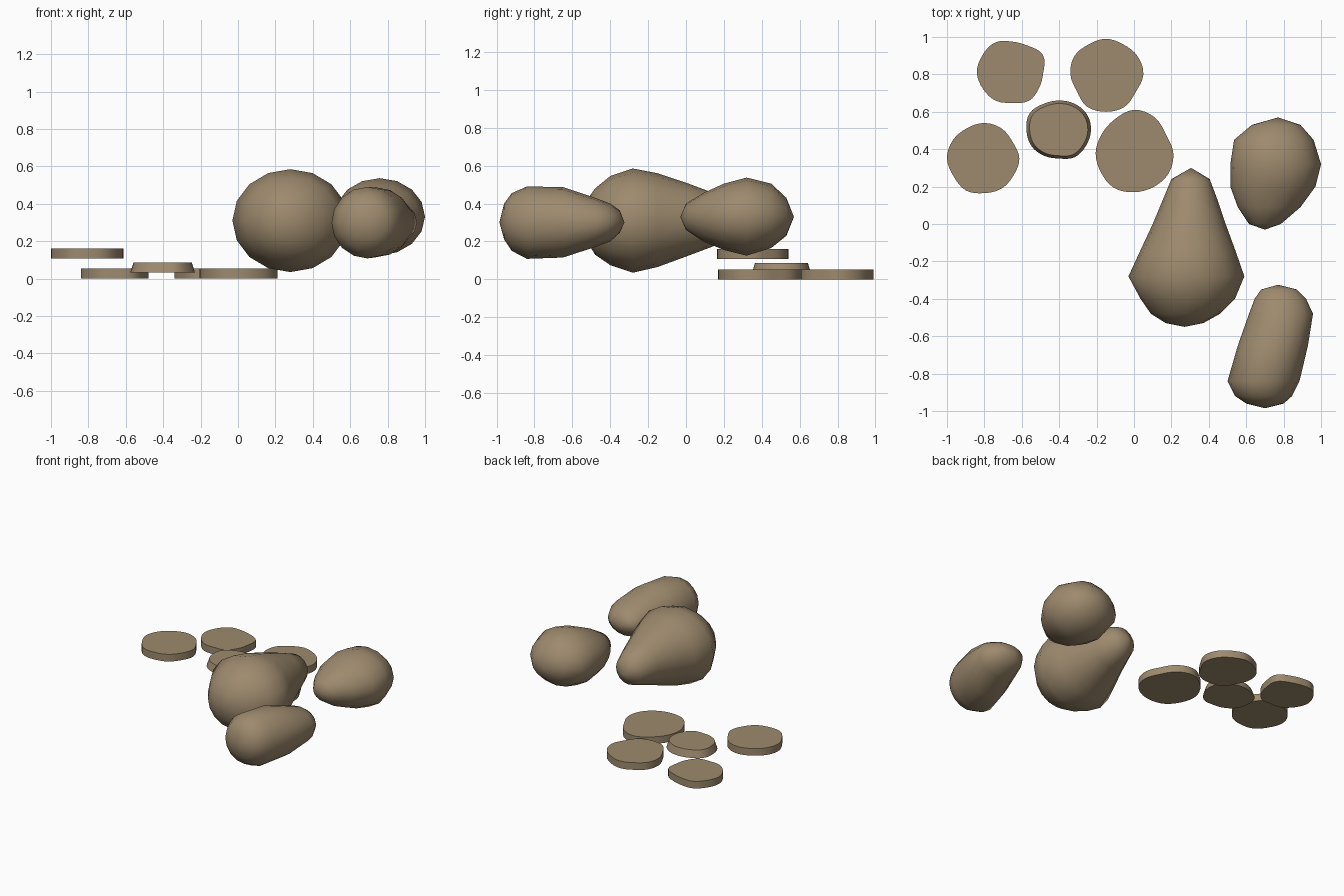
import bpy, bmesh, math

if "Cube" in bpy.data.objects:
    bpy.data.objects.remove(bpy.data.objects["Cube"])

skin = bpy.data.materials.new("potato brown")
skin.diffuse_color = (0.34, 0.255, 0.155, 1)
skin.use_nodes = True
skin.node_tree.nodes["Principled BSDF"].inputs["Base Color"].default_value = skin.diffuse_color


def finish(name, bm, angle):
    bmesh.ops.recalc_face_normals(bm, faces=bm.faces)
    me = bpy.data.meshes.new(name)
    bm.to_mesh(me)
    bm.free()
    ob = bpy.data.objects.new(name, me)
    bpy.context.collection.objects.link(ob)
    me.materials.append(skin)
    bpy.ops.object.select_all(action='DESELECT')
    bpy.context.view_layer.objects.active = ob
    ob.select_set(True)
    bpy.ops.object.shade_smooth_by_angle(angle=math.radians(angle))


def bridge(bm, a, b):
    n = len(a)
    for i in range(n):
        j = (i + 1) % n
        bm.faces.new((a[i], a[j], b[j], b[i]))


def potato(name, tip0, rings, tip1, seg=16):
    """Loft along y; each ring is (y, x min, x max, z min, z max)."""
    bm = bmesh.new()
    loops = []
    for y, x0, x1, z0, z1 in rings:
        loop = []
        for i in range(seg):
            a = 2 * math.pi * i / seg
            loop.append(bm.verts.new(((x0 + x1) / 2 + (x1 - x0) / 2 * math.cos(a), y,
                                      (z0 + z1) / 2 + (z1 - z0) / 2 * math.sin(a))))
        loops.append(loop)
    for a, b in zip(loops, loops[1:]):
        bridge(bm, a, b)
    for tip, loop in ((tip0, loops[0]), (tip1, loops[-1])):
        v = bm.verts.new(tip)
        for i in range(seg):
            bm.faces.new((v, loop[i], loop[(i + 1) % seg]))
    finish(name, bm, 80)


def cut_slice(name, x, y, z, radii, top=1.0, h=0.053, sub=4):
    """Flat slice; radii every 30 degrees, smoothed into a closed outline."""
    n = len(radii)
    bm = bmesh.new()
    low, high = [], []
    for i in range(n * sub):
        k, t = i // sub, (i % sub) / sub
        p0, p1, p2, p3 = (radii[(k + d) % n] for d in (-1, 0, 1, 2))
        r = 0.5 * (2 * p1 + (p2 - p0) * t + (2 * p0 - 5 * p1 + 4 * p2 - p3) * t * t
                   + (3 * p1 - p0 - 3 * p2 + p3) * t ** 3)
        c, s = (f(2 * math.pi * i / (n * sub)) for f in (math.cos, math.sin))
        low.append(bm.verts.new((x + r * c, y + r * s, z)))
        high.append(bm.verts.new((x + r * top * c, y + r * top * s, z + h)))
    bridge(bm, low, high)
    bm.faces.new(low)
    bm.faces.new(high)
    finish(name, bm, 30)


# Whole potatoes
potato("large_potato", (0.27, -0.55, 0.31), [
    (-0.53, 0.17, 0.37, 0.21, 0.41),
    (-0.48, 0.09, 0.46, 0.13, 0.48),
    (-0.40, 0.035, 0.54, 0.075, 0.545),
    (-0.28, -0.03, 0.59, 0.035, 0.585),
    (-0.15, 0.03, 0.545, 0.065, 0.56),
    (0.00, 0.10, 0.49, 0.12, 0.51),
    (0.12, 0.15, 0.45, 0.165, 0.465),
    (0.24, 0.20, 0.405, 0.21, 0.415)], (0.305, 0.30, 0.31))
potato("round_potato", (0.70, -0.03, 0.33), [
    (0.00, 0.615, 0.785, 0.26, 0.40),
    (0.09, 0.555, 0.89, 0.20, 0.455),
    (0.20, 0.515, 0.97, 0.155, 0.505),
    (0.32, 0.515, 1.00, 0.125, 0.537),
    (0.45, 0.535, 0.96, 0.165, 0.505),
    (0.53, 0.63, 0.89, 0.23, 0.43)], (0.77, 0.57, 0.33))
potato("long_potato", (0.70, -0.985, 0.30), [
    (-0.96, 0.60, 0.80, 0.21, 0.40),
    (-0.92, 0.54, 0.845, 0.15, 0.455),
    (-0.84, 0.50, 0.885, 0.108, 0.49),
    (-0.65, 0.555, 0.93, 0.115, 0.487),
    (-0.48, 0.615, 0.957, 0.17, 0.43),
    (-0.40, 0.645, 0.92, 0.20, 0.40),
    (-0.35, 0.68, 0.87, 0.245, 0.365)], (0.77, -0.325, 0.30))

# Cut slices
cut_slice("back_left_slice", -0.65, 0.81, 0.0,
          [.165, .188, .165, .165, .185, .185, .19, .18, .175, .162, .175, .165])
cut_slice("back_slice", -0.15, 0.80, 0.0,
          [.2, .195, .185, .19, .185, .195, .19, .18, .2, .2, .2, .185])
cut_slice("front_right_slice", 0.0, 0.38, 0.0,
          [.21, .197, .22, .23, .207, .2, .205, .205, .215, .21, .21, .215])
cut_slice("raised_left_slice", -0.80, 0.35, 0.108,
          [.187, .175, .185, .19, .187, .195, .2, .19, .197, .185, .185, .18])
cut_slice("tapered_middle_slice", -0.40, 0.50, 0.032,
          [.17, .172, .165, .16, .165, .183, .175, .17, .157, .15, .165, .165], top=0.9)
